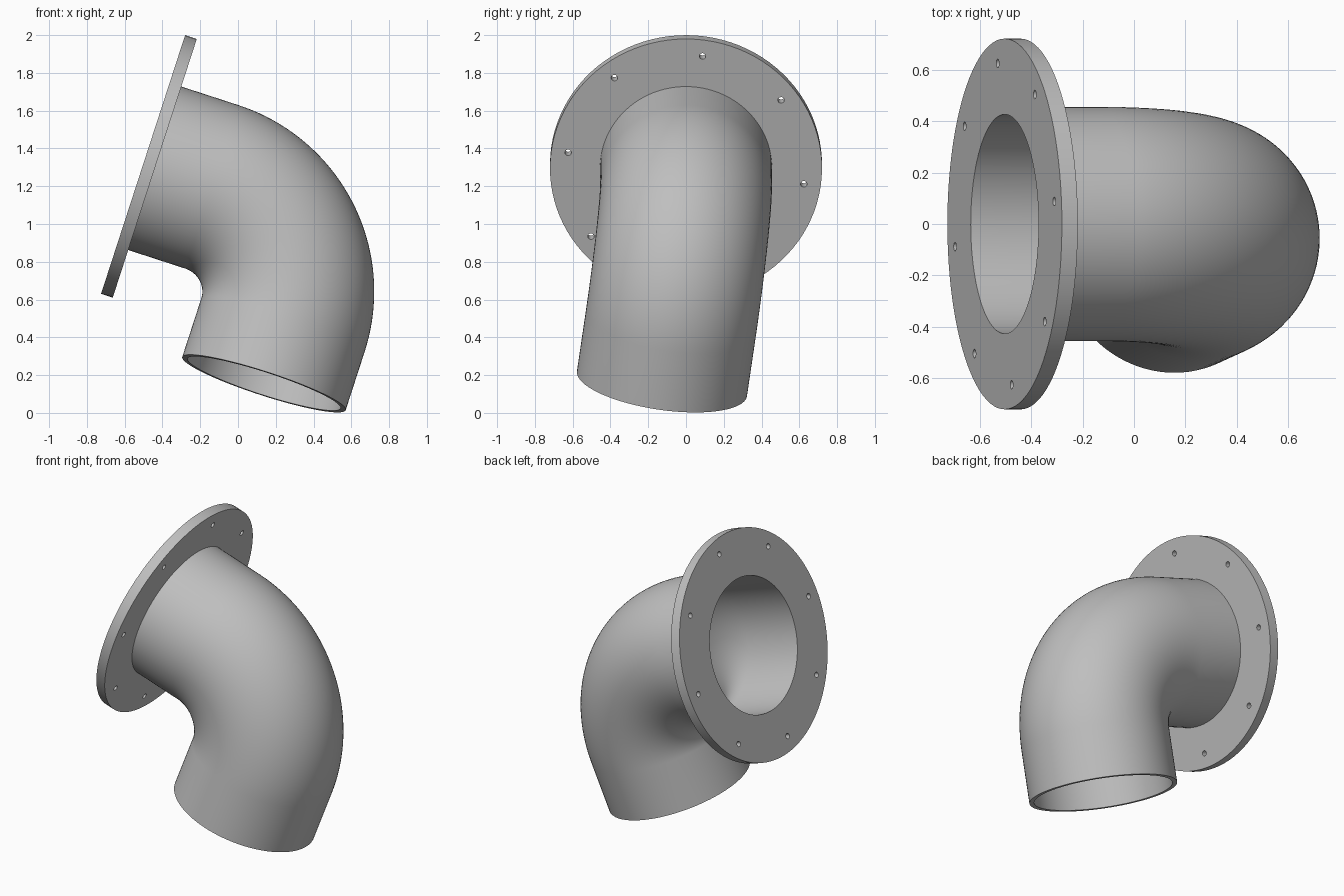
import bpy, bmesh
from math import pi, sin, cos, radians
from mathutils import Matrix, Vector

cube = bpy.data.objects.get("Cube")
if cube:
    bpy.data.objects.remove(cube, do_unlink=True)

FLANGE_R, PIPE_R, BORE_R = 0.72, 0.455, 0.426
THICK, INLET, BEND_R, OUTLET = 0.065, 0.382, 0.585, 0.329
BOLT_CIRCLE, BOLT_R, BOLTS = 0.63, 0.017, 8
SIDES, BEND_STEPS = 96, 40

# Pose: the inlet axis is local +X, the outlet points to local -Z
pose = (Matrix.Translation((-0.5025, 0, 1.315))
        @ Matrix.Rotation(radians(18), 4, 'Y')
        @ Matrix.Rotation(radians(-8), 4, 'X'))

grey = bpy.data.materials.new("plain grey")
grey.use_nodes = True
colour = (0.52, 0.52, 0.52, 1)
grey.diffuse_color = colour
grey.node_tree.nodes["Principled BSDF"].inputs["Base Color"].default_value = colour


def make_object(name, bm):
    bmesh.ops.recalc_face_normals(bm, faces=bm.faces)
    mesh = bpy.data.meshes.new(name)
    bm.to_mesh(mesh)
    bm.free()
    mesh.materials.append(grey)
    obj = bpy.data.objects.new(name, mesh)
    bpy.context.collection.objects.link(obj)
    obj.matrix_world = pose
    return obj


def smooth(obj):
    bpy.ops.object.select_all(action='DESELECT')
    obj.select_set(True)
    bpy.context.view_layer.objects.active = obj
    bpy.ops.object.shade_smooth_by_angle(angle=radians(35))


def ring(bm, centre, up, radius):
    side = Vector((0, 1, 0))
    return [bm.verts.new(centre + radius * (cos(a) * up + sin(a) * side))
            for a in (2 * pi * i / SIDES for i in range(SIDES))]


def bridge(bm, a, b):
    for i in range(SIDES):
        j = (i + 1) % SIDES
        bm.faces.new((a[i], a[j], b[j], b[i]))


def hollow_sweep(stations):
    """Tube with open bore and closed annular ends, along (centre, up) stations."""
    bm = bmesh.new()
    outer = [ring(bm, c, u, r) for c, u, r, _ in stations]
    inner = [ring(bm, c, u, r) for c, u, _, r in stations]
    for shell in (outer, inner):
        for a, b in zip(shell, shell[1:]):
            bridge(bm, a, b)
    bridge(bm, outer[0], inner[0])
    bridge(bm, outer[-1], inner[-1])
    return bm


# Elbow pipe: straight inlet, quarter bend, straight outlet
UP = Vector((0, 0, 1))
path = [(Vector((THICK, 0, 0)), UP)]
for i in range(BEND_STEPS + 1):
    a = pi / 2 * i / BEND_STEPS
    up = Vector((sin(a), 0, cos(a)))
    path.append((Vector((INLET, 0, -BEND_R)) + BEND_R * up, up))
path.append((path[-1][0] - OUTLET * UP, path[-1][1]))
pipe = make_object("elbow_pipe", hollow_sweep([(c, u, PIPE_R, BORE_R) for c, u in path]))
smooth(pipe)

# Flange plate
flange = make_object("flange", hollow_sweep(
    [(Vector((x, 0, 0)), UP, FLANGE_R, BORE_R) for x in (0, THICK)]))

# Bolt holes drilled through the flange
bm = bmesh.new()
for k in range(BOLTS):
    a = 2 * pi * k / BOLTS
    spot = Matrix.Translation((THICK / 2, BOLT_CIRCLE * sin(a), BOLT_CIRCLE * cos(a)))
    bmesh.ops.create_cone(bm, cap_ends=True, segments=20, radius1=BOLT_R, radius2=BOLT_R,
                          depth=THICK * 2, matrix=spot @ Matrix.Rotation(pi / 2, 4, 'Y'))
drill = make_object("bolt_hole_cutter", bm)
drill.hide_render = True
cut = flange.modifiers.new("bolt_holes", 'BOOLEAN')
cut.operation, cut.solver, cut.object = 'DIFFERENCE', 'EXACT', drill
bpy.ops.object.select_all(action='DESELECT')
flange.select_set(True)
bpy.context.view_layer.objects.active = flange
bpy.ops.object.modifier_apply(modifier=cut.name)
bpy.data.objects.remove(drill, do_unlink=True)
smooth(flange)
